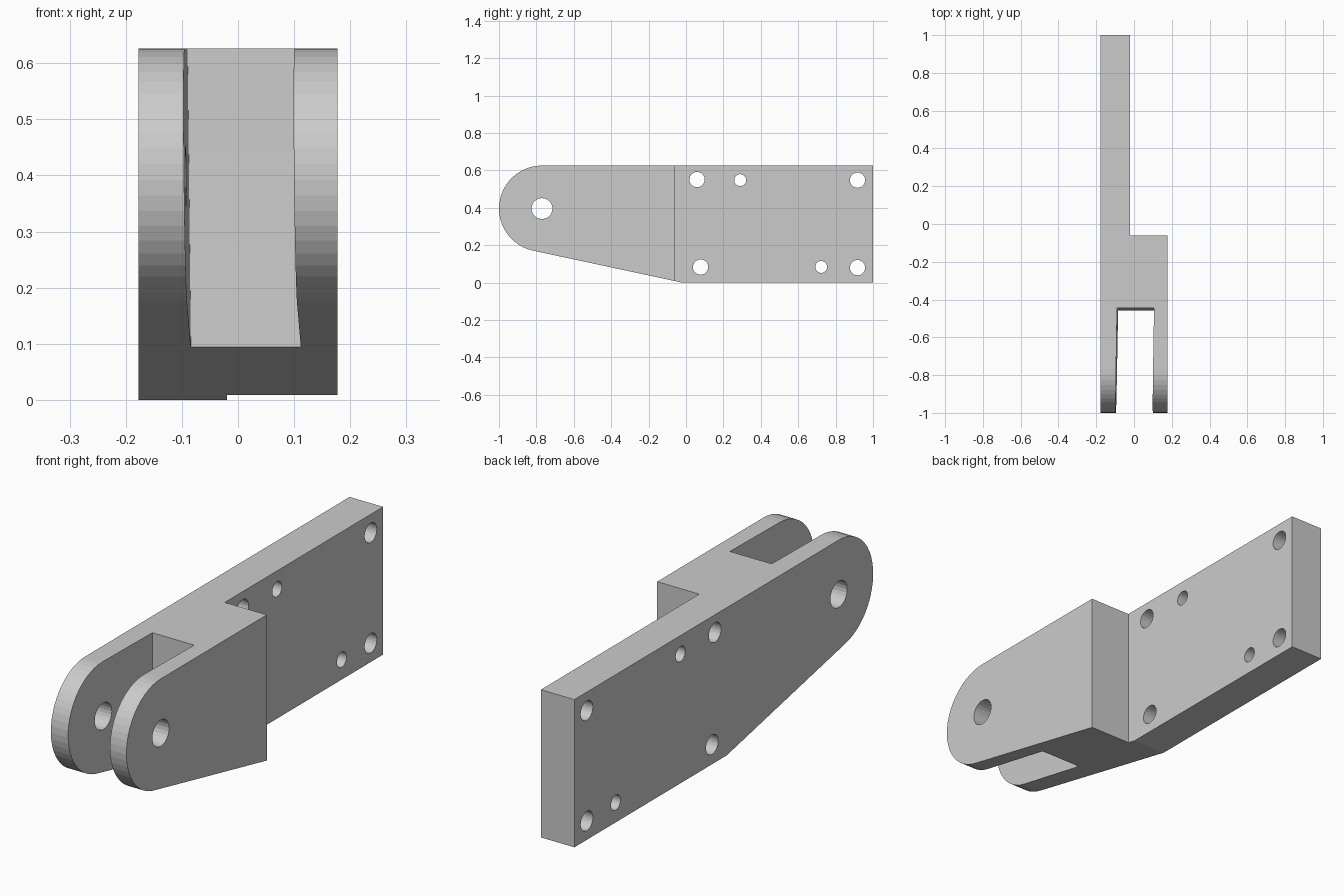
import bpy, bmesh
from math import cos, sin, radians

if "Cube" in bpy.data.objects:
    bpy.data.objects.remove(bpy.data.objects["Cube"])

W = 0.177          # half width
TOP = 0.626        # height
PIVOT = (-0.77, 0.396)
R = 0.23           # rounded nose radius


def prism(name, outline, x0, x1):
    """Extrude a (y, z) outline along x."""
    bm = bmesh.new()
    face = bm.faces.new([bm.verts.new((x0, y, z)) for y, z in outline])
    ext = bmesh.ops.extrude_face_region(bm, geom=[face])
    verts = [v for v in ext["geom"] if isinstance(v, bmesh.types.BMVert)]
    bmesh.ops.translate(bm, verts=verts, vec=(x1 - x0, 0, 0))
    bmesh.ops.recalc_face_normals(bm, faces=bm.faces)
    me = bpy.data.meshes.new(name)
    bm.to_mesh(me)
    bm.free()
    ob = bpy.data.objects.new(name, me)
    bpy.context.collection.objects.link(ob)
    return ob


def arc(c, r, a0, a1, n):
    return [(c[0] + r * cos(radians(a0 + (a1 - a0) * i / n)),
             c[1] + r * sin(radians(a0 + (a1 - a0) * i / n))) for i in range(n + 1)]


def cut(target, cutter):
    cutter.hide_render = True
    mod = target.modifiers.new("cut", 'BOOLEAN')
    mod.operation, mod.solver, mod.object = 'DIFFERENCE', 'EXACT', cutter
    bpy.context.view_layer.objects.active = target
    bpy.ops.object.modifier_apply(modifier=mod.name)
    bpy.data.objects.remove(cutter)


# Full-width body: rounded nose, sloping underside, square tail
outline = [(1, 0), (1, TOP)] + arc(PIVOT, R, 90, 258, 24) + [(-0.02, 0)]
bracket = prism("clevis_bracket", outline, -W, W)

# Step that leaves a thin mounting plate at the back
cut(bracket, prism("step_cutter", [(-0.06, -0.1), (1.1, -0.1), (1.1, 0.8), (-0.06, 0.8)], -0.02, 0.3))

# Fork slot with slightly bowed floor and slightly drafted walls
levels = [TOP - 0.09 * i for i in range(8)]
floor = [(-0.445 - 0.013 * ((TOP - z) / 0.536) ** 2, z) for z in levels]
slot = prism("slot_cutter", [(-1.1, -0.1), (-1.1, 0.8), (-0.445, 0.8)] + floor + [(-0.463, -0.1)],
             -0.09, 0.106)
for v in slot.data.vertices:
    v.co.x += 0.016 * (v.co.y + 0.45) - 0.0115 * (v.co.z - TOP)
cut(bracket, slot)

# Pivot hole and mounting holes: (y, z, radius)
holes = [(*PIVOT, 0.056),
         (0.059, 0.551, 0.041), (0.917, 0.548, 0.041),
         (0.078, 0.083, 0.041), (0.917, 0.08, 0.041),
         (0.29, 0.548, 0.032), (0.723, 0.084, 0.032)]
for y, z, r in holes:
    cut(bracket, prism("hole_cutter", arc((y, z), r, 0, 345, 23), -0.3, 0.3))
